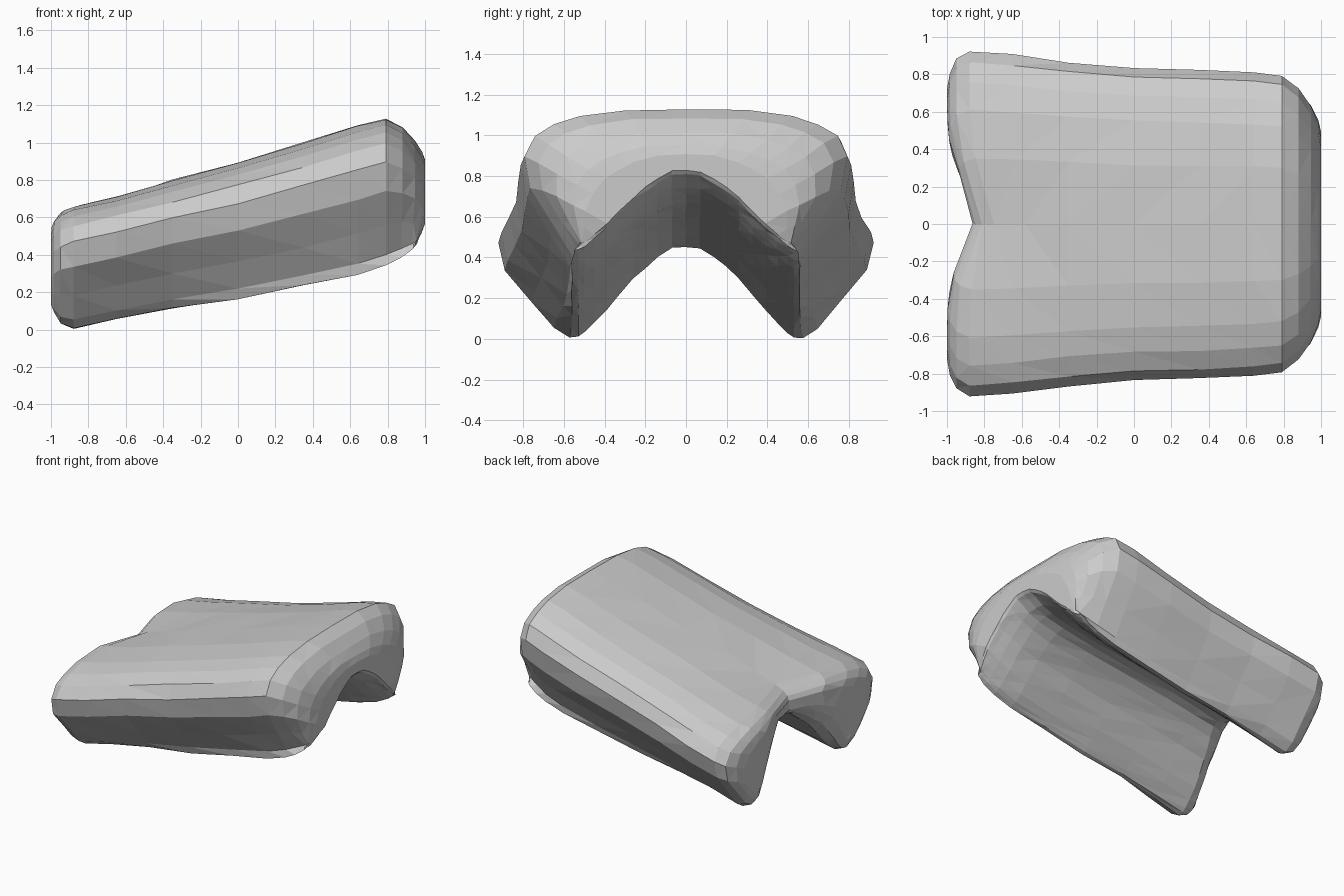
import bpy, bmesh, math, random

if "Cube" in bpy.data.objects:
    bpy.data.objects.remove(bpy.data.objects["Cube"])

random.seed(4)

# half arch profile: outer skin (fraction of half width, fraction of height)
OUTER = [(0, 1), (.38, .992), (.66, .955), (.82, .905), (.94, .83),
         (1, .70), (.965, .5), (.82, .27), (.70, .07), (.62, 0)]
# underside (y, fraction of tunnel height)
INNER = [(0, 1), (.07, .98), (.14, .88), (.20, .77), (.26, .65),
         (.33, .46), (.39, .30), (.45, .16), (.50, .06), (.53, .01)]

# stations along the body: x, top, foot, tunnel roof, half width, shrink
STATIONS = [
    (-1.00, .64, .01, .45, .90, .62),
    (-.985, .65, .01, .45, .91, .36),
    (-.95, .655, .005, .45, .92, .13),
    (-.88, .668, .005, .455, .922, 0),
    (-.65, .72, .055, .485, .905, 0),
    (-.35, .80, .115, .53, .865, 0),
    (0.00, .895, .165, .575, .835, 0),
    (.35, 1.00, .235, .625, .825, 0),
    (.64, 1.095, .295, .67, .81, 0),
    (.79, 1.13, .345, .71, .79, 0),
    (.88, 1.12, .385, .745, .765, .13),
    (.945, 1.10, .42, .785, .75, .36),
    (.985, 1.09, .435, .81, .74, .65),
    (1.00, 1.08, .45, .83, .73, .9),
]
N = len(OUTER)


def half_pairs(x, top, foot, roof, w, s):
    """Outer/inner point pairs, drawn together by s for the rounded ends."""
    # the high end rounds over from the outside, the low end evenly
    so, si, up, back = (1.5 * s, 0, 0, .07 * s) if x > 0 else (s, s, .22, 0)
    for i in range(N):
        oy, oz = OUTER[i][0] * w, foot + OUTER[i][1] * (top - foot)
        iy, iz = INNER[i][0], foot + INNER[i][1] * (roof - foot)
        if i > 6:
            oy = max(oy, iy + .03)
        my, mz = (oy + iy) / 2, (oz + iz) / 2
        tip = max(0, (i - N + 4) / 3)
        pts = []
        for y, z, k in ((oy, oz, so), (iy, iz, si)):
            pts.append((x - back * tip, y + (my - y) * k,
                        z + (mz - z) * k + s * up * tip))
        yield pts


def place(p):
    """Set the middle of the low end back between the legs, add slight wobble."""
    x, y, z = p
    x += .14 * math.exp(-((y - .04) / .26) ** 2) * max(0, min(1, (-x - .4) / .5))
    jit = lambda: random.uniform(-.004, .004)
    return x, y + jit(), max(0, z + jit())


bm = bmesh.new()
rings = []
for st in STATIONS:
    pairs = list(half_pairs(*st))
    neg = [[(p[0], -p[1], p[2]) for p in pr] for pr in pairs[:0:-1]]
    full = neg + pairs
    pts = [pr[0] for pr in full] + [pr[1] for pr in full[::-1]]
    rings.append([bm.verts.new(place(p)) for p in pts])

# skin between stations
M = len(rings[0])
for a, b in zip(rings, rings[1:]):
    for i in range(M):
        j = (i + 1) % M
        bm.faces.new((a[i], a[j], b[j], b[i]))

# arch-shaped end faces
for r in (rings[0], rings[-1]):
    for i in range(M // 2 - 1):
        bm.faces.new((r[i], r[i + 1], r[M - 2 - i], r[M - 1 - i]))

bmesh.ops.triangulate(bm, faces=bm.faces[:])
bmesh.ops.recalc_face_normals(bm, faces=bm.faces[:])
mesh = bpy.data.meshes.new("arched_block")
bm.to_mesh(mesh)
bm.free()
bpy.context.collection.objects.link(bpy.data.objects.new("arched_block", mesh))
